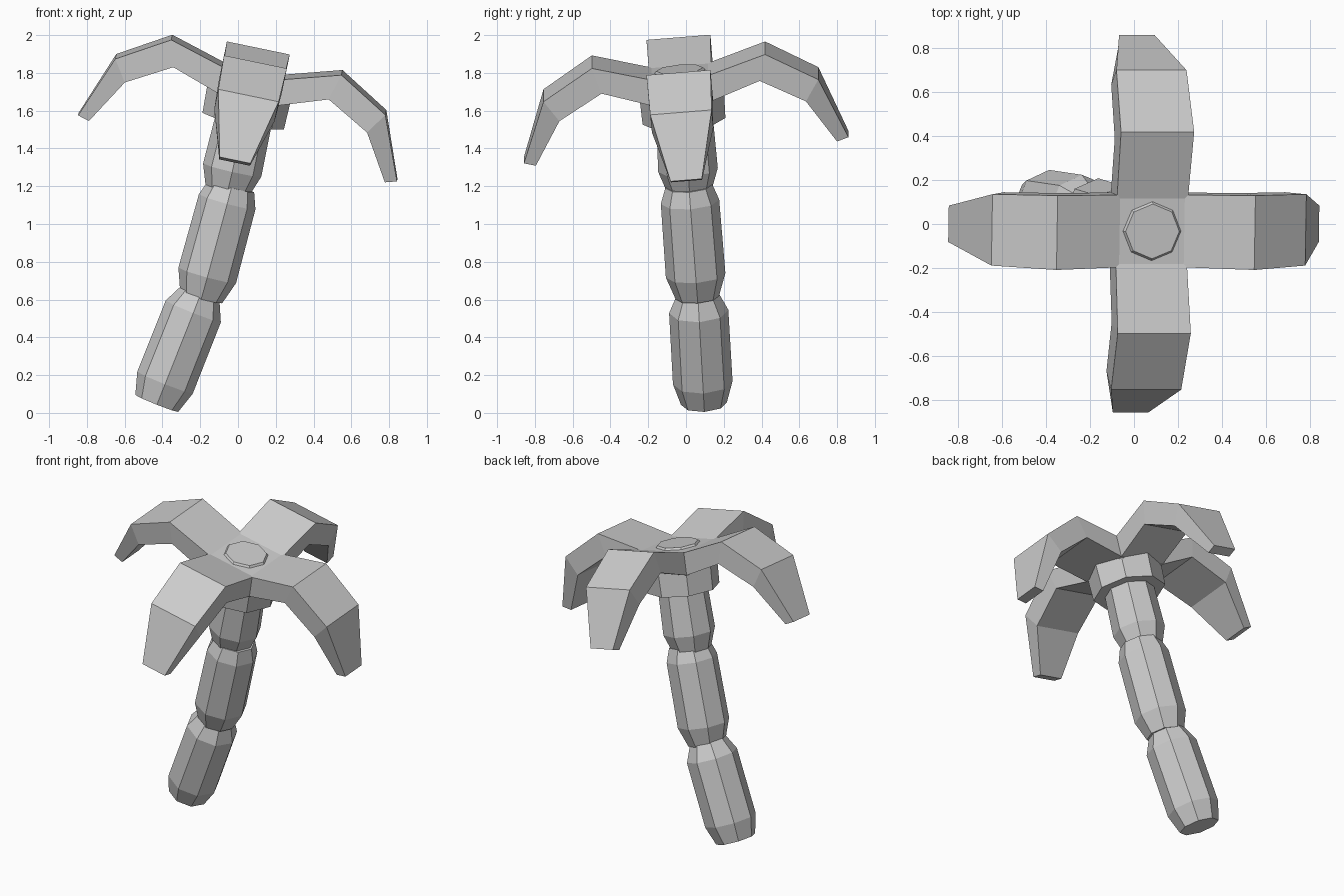
import bpy, bmesh
from math import cos, sin, pi, radians
from mathutils import Vector, Euler, Matrix

if "Cube" in bpy.data.objects:
    bpy.data.objects.remove(bpy.data.objects["Cube"])


def finish(bm, name, matrix=None):
    if matrix:
        bm.transform(matrix)
    bmesh.ops.recalc_face_normals(bm, faces=bm.faces)
    mesh = bpy.data.meshes.new(name)
    bm.to_mesh(mesh)
    bm.free()
    ob = bpy.data.objects.new(name, mesh)
    bpy.context.collection.objects.link(ob)
    return ob


def loft(bm, rings):
    """Skin closed rings of equal size and cap both ends."""
    loops = [[bm.verts.new(p) for p in ring] for ring in rings]
    n = len(loops[0])
    for a, b in zip(loops, loops[1:]):
        for i in range(n):
            j = (i + 1) % n
            bm.faces.new((a[i], a[j], b[j], b[i]))
    bm.faces.new(loops[0][::-1])
    bm.faces.new(loops[-1])


def octagon(r, z):
    return [Vector((r * cos(i * pi / 4), r * sin(i * pi / 4), z)) for i in range(8)]


def trunk_segment(name, start, end, profile):
    """Octagonal section; profile is (fraction along axis, radius)."""
    start, end = Vector(start), Vector(end)
    axis = end - start
    # tilt each section without twisting it
    y = axis.cross(Vector((1, 0, 0))).normalized()
    x = y.cross(axis).normalized()
    rot = Matrix((x, y, axis.normalized())).transposed().to_4x4()
    bm = bmesh.new()
    loft(bm, [octagon(r, t * axis.length) for t, r in profile])
    finish(bm, name, Matrix.Translation(start) @ rot)


# Trunk: three bulging sections
trunk_segment("trunk_lower", (-0.43, 0.095, 0.05), (-0.2, 0.062, 0.63),
              [(0, 0.122), (0.19, 0.158), (0.84, 0.157), (1, 0.11)])
trunk_segment("trunk_middle", (-0.195, 0.06, 0.61), (-0.035, 0.015, 1.2),
              [(0, 0.115), (0.2, 0.158), (0.86, 0.155), (1, 0.125)])
trunk_segment("trunk_upper", (-0.055, 0.018, 1.18), (0.055, -0.015, 1.66),
              [(0, 0.12), (0.22, 0.158), (0.8, 0.15), (1, 0.13)])

# Crown frame, tilted with the trunk top
crown = (Matrix.Translation((0.1, -0.04, 1.895))
         @ Euler((radians(4.7), radians(11.7), 0)).to_matrix().to_4x4())

# Crown hub: octagonal collar and square centre
bm = bmesh.new()
loft(bm, [octagon(0.22, -0.36), octagon(0.225, -0.2), octagon(0.125, -0.078)])
finish(bm, "crown_collar", crown)
bm = bmesh.new()
bmesh.ops.create_cube(bm, size=1, matrix=Matrix.Translation((0, 0, -0.165))
                      @ Matrix.Diagonal((0.31, 0.31, 0.15, 1)))
finish(bm, "crown_centre", crown)

# Fronds: (top radius, top z, bottom radius, bottom z, half width)
FROND = [(0.14, -0.093, 0.14, -0.235, 0.165),
         (0.46, 0.0, 0.42, -0.14, 0.17),
         (0.73, -0.16, 0.655, -0.272, 0.163),
         (0.862, -0.5, 0.8, -0.518, 0.083)]
for k, side in enumerate(("right", "back", "left", "front")):
    bm = bmesh.new()
    loft(bm, [[Vector((tr, -w, tz)), Vector((tr, w, tz)),
               Vector((br, w, bz)), Vector((br, -w, bz))]
              for tr, tz, br, bz, w in FROND])
    finish(bm, "frond_" + side, crown @ Matrix.Rotation(k * pi / 2, 4, 'Z'))
